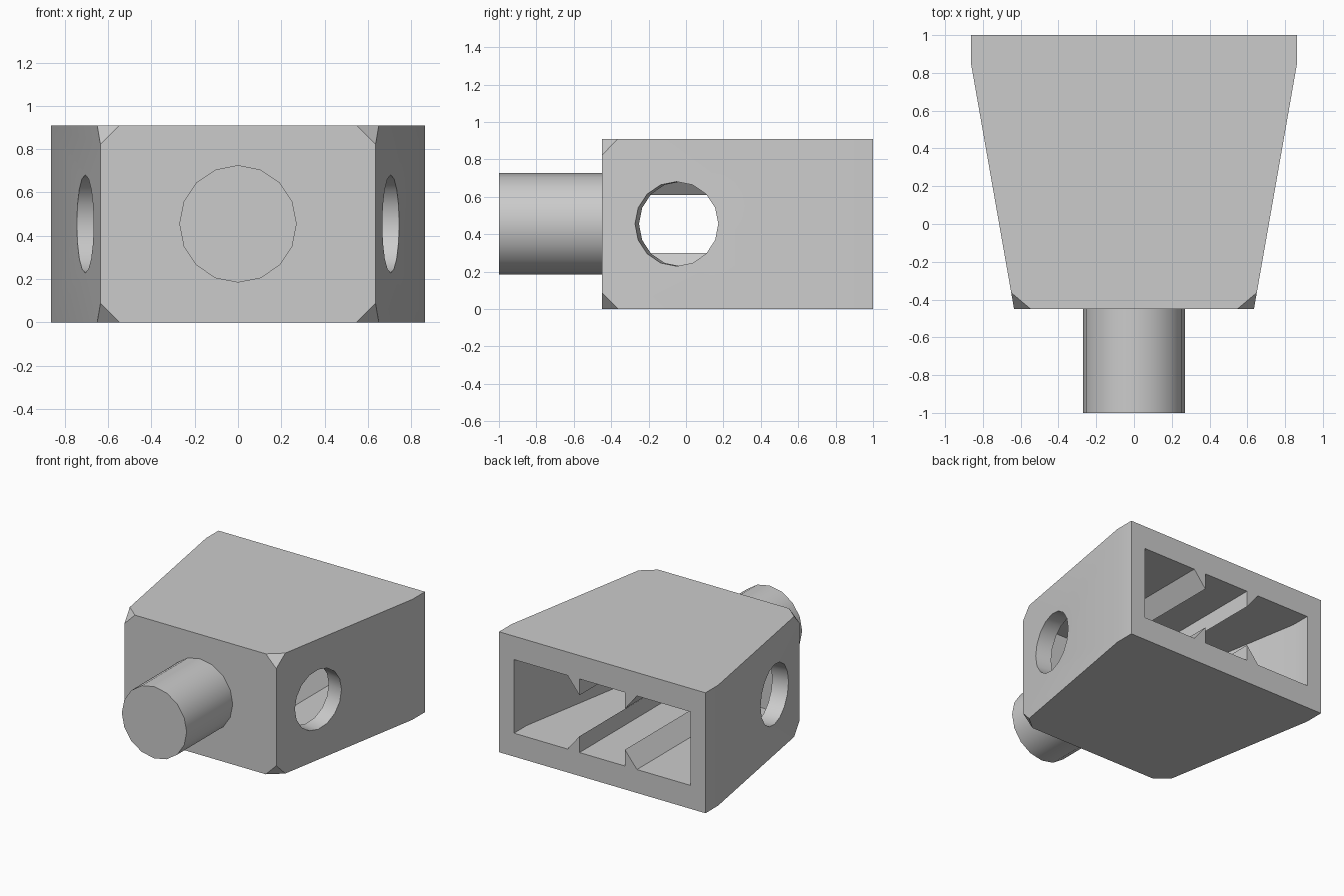
import bpy, bmesh, math
from mathutils import Matrix, Vector

if "Cube" in bpy.data.objects:
    bpy.data.objects.remove(bpy.data.objects["Cube"])

# One flat grey for the whole model
grey = bpy.data.materials.new("plain grey")
grey.use_nodes = True
grey.diffuse_color = (0.6, 0.6, 0.6, 1)
grey.node_tree.nodes["Principled BSDF"].inputs["Base Color"].default_value = (0.6, 0.6, 0.6, 1)

HEIGHT, MID = 0.91, 0.455
WALL, FLOOR = 0.125, 0.177
BACK, KINK, FRONT = 1.0, 0.85, -0.45
WIDE, NARROW = 0.863, 0.635
SLOPE = (WIDE - NARROW) / (KINK - FRONT)


def make_object(name, bm):
    bmesh.ops.recalc_face_normals(bm, faces=bm.faces)
    mesh = bpy.data.meshes.new(name)
    bm.to_mesh(mesh)
    bm.free()
    mesh.materials.append(grey)
    obj = bpy.data.objects.new(name, mesh)
    bpy.context.collection.objects.link(obj)
    return obj


def prism(points, offset):
    """Bmesh of a planar outline swept along an offset."""
    bm = bmesh.new()
    face = bm.faces.new([bm.verts.new(p) for p in points])
    top = bmesh.ops.extrude_face_region(bm, geom=[face])["geom"]
    bmesh.ops.translate(bm, vec=offset,
                        verts=[v for v in top if isinstance(v, bmesh.types.BMVert)])
    return bm


def tapered_outline(half, front, back, z):
    """Plan outline with straight rear ends and sides narrowing to the front."""
    tip = half - SLOPE * (KINK - front)
    right = [(tip, front, z), (half, KINK, z), (half, back, z)]
    return right + [(-x, y, h) for x, y, h in reversed(right)]


def cut(target, cutter):
    mod = target.modifiers.new("cut", "BOOLEAN")
    mod.operation, mod.solver, mod.object = "DIFFERENCE", "EXACT", cutter
    with bpy.context.temp_override(object=target, active_object=target,
                                   selected_objects=[target]):
        bpy.ops.object.modifier_apply(modifier=mod.name)
    bpy.data.objects.remove(cutter)


def smooth(obj):
    bpy.ops.object.select_all(action="DESELECT")
    obj.select_set(True)
    bpy.context.view_layer.objects.active = obj
    bpy.ops.object.shade_smooth_by_angle(angle=math.radians(30))


def cylinder(radius, depth, matrix):
    bm = bmesh.new()
    bmesh.ops.create_cone(bm, cap_ends=True, segments=16, radius1=radius,
                          radius2=radius, depth=depth, matrix=matrix)
    return bm


# Tapered housing with its front corners clipped
bm = prism(tapered_outline(WIDE, FRONT, BACK, 0), (0, 0, HEIGHT))
corners = [v for v in bm.verts if v.co.y < FRONT + 0.01]
bmesh.ops.bevel(bm, geom=corners, offset=0.088, segments=1, affect="VERTICES")
housing = make_object("housing", bm)

# Rear cavity, leaving four wedge ribs on its floor and ceiling
cavity = make_object("cavity_cutter", prism(
    tapered_outline(WIDE - WALL, FRONT + 0.14, BACK + 0.2, FLOOR),
    (0, 0, HEIGHT - 2 * FLOOR)))
for side in (1, -1):
    for up in (1, -1):
        profile = [(0.19, 0.155), (0.19, 0.32), (0.29, MID - FLOOR), (0.29, 0.32)]
        wedge = [(side * x, -1, MID + up * z) for x, z in
                 (profile[0], profile[2], profile[3], profile[1])]
        cut(cavity, make_object("rib_cutter", prism(wedge, (0, 3, 0))))
cut(housing, cavity)

# Round side holes, square to the slanted walls
for side in (1, -1):
    normal = Vector((side, -SLOPE, 0))
    centre = Vector((side * (NARROW + SLOPE * 0.4), -0.05, MID))
    turn = Matrix.Rotation(-side * math.atan(SLOPE), 4, "Z") @ Matrix.Rotation(math.pi / 2, 4, "Y")
    cut(housing, make_object("hole_cutter", cylinder(
        0.226, 0.5, Matrix.Translation(centre) @ turn)))
smooth(housing)

# Round front peg
peg = make_object("front_peg", cylinder(
    0.271, 0.6, Matrix.Translation((0, -0.7, MID)) @ Matrix.Rotation(math.pi / 2, 4, "X")))
smooth(peg)
